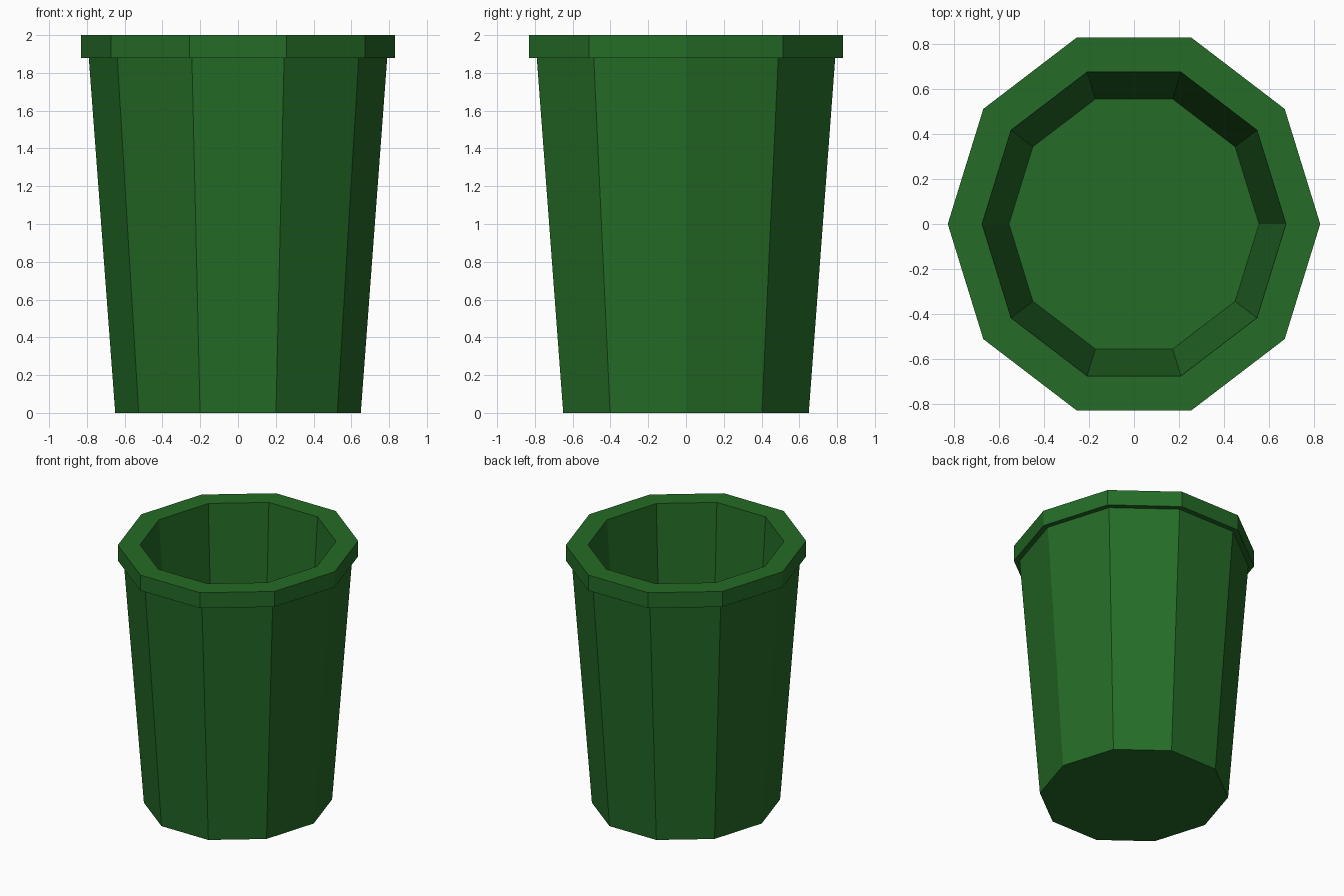
import bpy
import bmesh
from math import cos, sin, tau

SIDES = 10
DEPTH_STRETCH = 1.0515  # makes the ten-sided outline equally wide and deep

cube = bpy.data.objects.get("Cube")
if cube:
    bpy.data.objects.remove(cube, do_unlink=True)

# Single plastic colour
green = bpy.data.materials.new("dark_green")
green.use_nodes = True
colour = (0.018, 0.15, 0.02, 1)
green.diffuse_color = colour
bsdf = next(n for n in green.node_tree.nodes if n.type == "BSDF_PRINCIPLED")
bsdf.inputs["Base Color"].default_value = colour


def faceted_vessel(name, profile, material):
    """Sweep (radius, z) points round the z axis and cap both ends."""
    bm = bmesh.new()
    rings = []
    for radius, z in profile:
        rings.append([
            bm.verts.new((radius * cos(tau * i / SIDES),
                          radius * sin(tau * i / SIDES) * DEPTH_STRETCH, z))
            for i in range(SIDES)])
    for low, high in zip(rings, rings[1:]):
        for i in range(SIDES):
            j = (i + 1) % SIDES
            bm.faces.new((low[i], low[j], high[j], high[i]))
    bm.faces.new(rings[0][::-1])
    bm.faces.new(rings[-1])
    bmesh.ops.recalc_face_normals(bm, faces=bm.faces[:])
    mesh = bpy.data.meshes.new(name)
    bm.to_mesh(mesh)
    bm.free()
    mesh.materials.append(material)
    obj = bpy.data.objects.new(name, mesh)
    bpy.context.collection.objects.link(obj)
    return obj


# Tapered outside, overhanging rim, then the hollow down to the inner floor
faceted_vessel("bin", [
    (0.65, 0), (0.79, 1.88),
    (0.83, 1.88), (0.83, 2),
    (0.677, 2), (0.557, 0.2),
], green)
